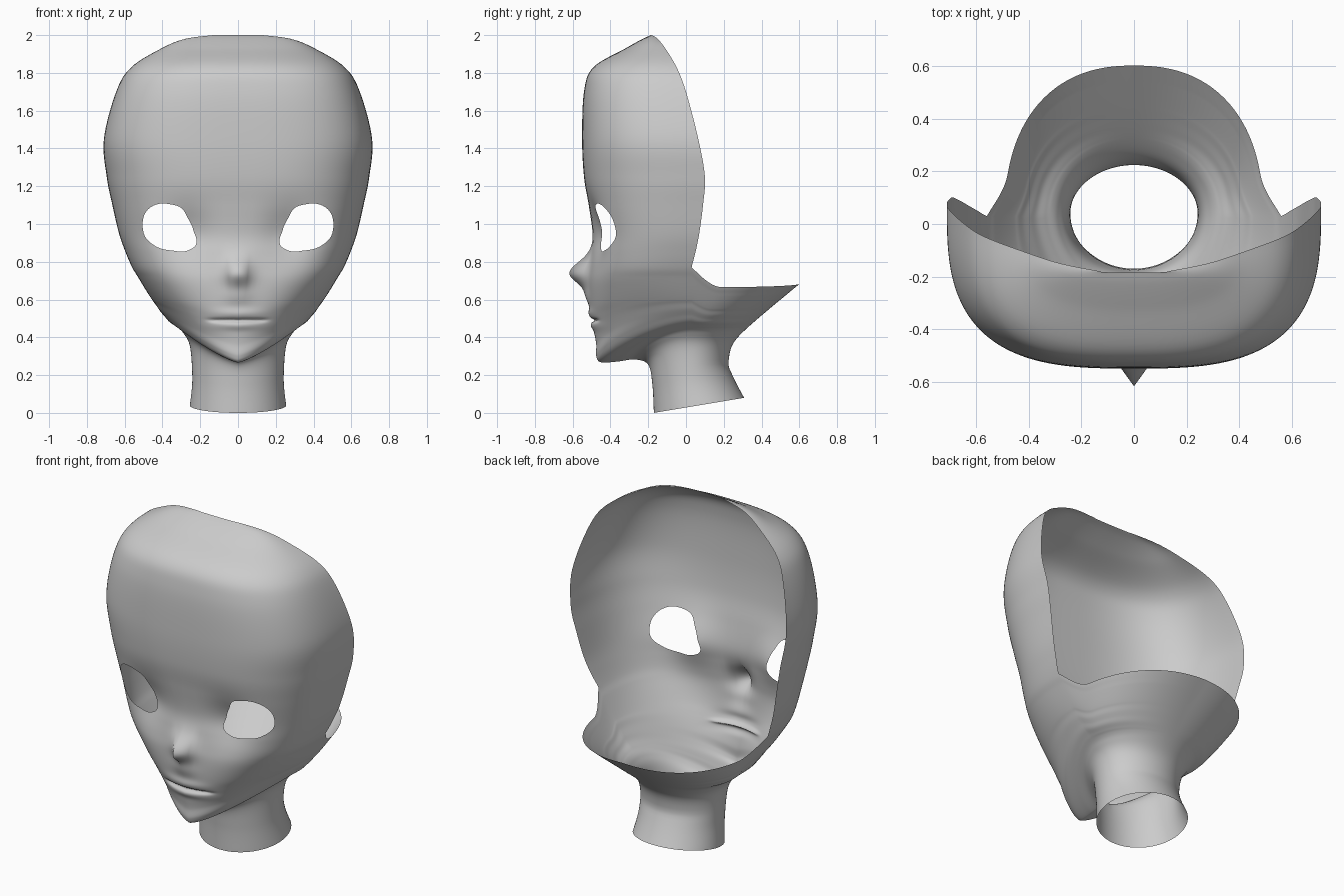
import bpy, bmesh
from math import sin, cos, pi, exp, atan2, hypot
from mathutils import Vector
from mathutils.bvhtree import BVHTree

if "Cube" in bpy.data.objects:
    bpy.data.objects.remove(bpy.data.objects["Cube"])

# Face sections, crown to cheeks: z, front y, half width, y at side, squareness
FACE = [
    (2.00, -.185, .13, -.18, 2.3), (1.98, -.23, .28, -.15, 2.4),
    (1.93, -.32, .405, -.11, 2.5), (1.83, -.49, .565, -.05, 2.7),
    (1.70, -.54, .645, .00, 2.9), (1.45, -.55, .71, .065, 3.0),
    (1.25, -.54, .695, .10, 3.0), (1.10, -.515, .665, .09, 3.0),
    (.95, -.495, .63, .07, 2.9), (.85, -.50, .595, .05, 2.85)]
# Closed sections, cheeks to neck: the same, then z rise toward the side
JAW = [
    (.77, -.505, .56, .03, 2.8, 0), (.70, -.51, .53, .03, 2.7, .02),
    (.62, -.51, .50, .03, 2.5, .05), (.54, -.505, .475, .03, 2.3, .09),
    (.48, -.495, .455, .03, 2.15, .12), (.42, -.485, .44, .03, 2.0, .16),
    (.36, -.475, .42, .03, 1.85, .19), (.30, -.475, .395, .03, 1.7, .22),
    (.268, -.45, .37, .03, 1.6, .222), (.272, -.36, .335, .03, 1.65, .19),
    (.283, -.27, .29, .03, 1.8, .14), (.255, -.20, .253, .03, 2, .09),
    (.15, -.178, .242, .04, 2, .01), (0, -.17, .255, .07, 2, 0)]
KEYS = [k + (0,) for k in FACE] + JAW
BACK_KEY = len(FACE)   # the rear half of the shell starts at this section
SUB, COLS = 8, 40
EYE = [(.22, .90), (.25, .867), (.35, .86), (.44, .885), (.49, .93), (.505, .99),
       (.495, 1.05), (.46, 1.09), (.36, 1.105), (.30, 1.085), (.265, 1.03), (.235, .96)]
EYE_C = (.37, .985)


def spline(a, b, c, d, t):
    return .5 * (2*b + (c-a)*t + (2*a-5*b+4*c-d)*t*t + (3*b-a-3*c+d)*t**3)


def section(row):
    i, k = divmod(row, SUB)
    n = len(KEYS) - 1
    ks = [KEYS[min(max(i + o, 0), n)] for o in (-1, 0, 1, 2)]
    return [spline(*v, k / SUB) for v in zip(*ks)]


def bump(d, s):
    return exp(-(d / s) ** 2)


# Nose, lips, mouth line and eye socket pushed in or out along y
def relief(x, z):
    nose = .11 * bump(z - .74, .083 if z > .74 else .07) * exp(-(x / .05) ** 1.35)
    lips = .018 * bump(z - .62, .05) * bump(x, .07)
    lips += .012 * (bump(z - .525, .027) + bump(z - .462, .022)) * bump(x, .12)
    mouth = .018 * bump(z - .49, .009) * exp(-(x / .15) ** 8)
    socket = .045 * bump(x - .27, .13) * bump(z - .94, .14)
    return mouth + socket - nose - lips


def neck_tilt(y, z):
    return z + .08 * min(max((y + .17) / .48, 0), 1) * max(0, 1 - z / .25)


def front_point(row, u):
    z, f, w, y0, p, rise = section(row)
    t = u * pi / 2
    x = w * max(sin(t), 0) ** (2 / p)
    y = y0 - (y0 - f) * max(cos(t), 0) ** (2 / p)
    z += rise * (x / w) ** 1.3
    return x, y + relief(x, z), neck_tilt(y, z)


# Centre line of the nape: sloping skull base flowing into the flared neck
def nape_y(z):
    s = z - .37
    return .215 + .61 * (s + hypot(s, .06)) + .36 * max(0, .25 - z)


def back_point(row, u):
    z, f, w, y0, p, rise = section(row)
    z += rise
    t, q = u * pi / 2, 2 + .3 * min(max((z - .3) / .4, 0), 1)
    fade = max(0, (z - .45) / .32)
    drop = (.105 * (1 - (1 - min(1, u / .15)) ** 2) - .02 * u * u) * fade
    b = nape_y(z - .085 * fade)
    x = (w - .65 * drop) * max(cos(t), 0) ** (2 / q)
    y = y0 + (b - y0) * max(sin(t), 0) ** (2 / q)
    return x, y, neck_tilt(y, z - drop)


def loft(bm, point, first, last, side):
    grid = []
    for r in range(first, last + 1):
        pts = [point(r, c / COLS) for c in range(COLS + 1)]
        grid.append([bm.verts.new((side * x, y, z)) for x, y, z in pts])
    for a, b in zip(grid, grid[1:]):
        for c in range(COLS):
            bm.faces.new((a[c], a[c+1], b[c+1], b[c]))


def eye_polar(x, z):
    dx, dz = abs(x) - EYE_C[0], z - EYE_C[1]
    return atan2(dz, dx), hypot(dx, dz)


EYE_POLAR = sorted(eye_polar(x, z) for x, z in EYE)


# Smooth periodic radius of the eye opening
def eye_radius(a):
    n = len(EYE_POLAR)
    ext = [(t + 2*pi*k, r) for k in (-1, 0, 1) for t, r in EYE_POLAR]
    for i in range(n - 1, 2 * n + 1):
        if ext[i][0] <= a <= ext[i+1][0]:
            t = (a - ext[i][0]) / (ext[i+1][0] - ext[i][0])
            return spline(*(ext[i+o][1] for o in (-1, 0, 1, 2)), t)
    return .13


# Head shell: front half, rear half and neck in one surface
bm = bmesh.new()
last = (len(KEYS) - 1) * SUB
for side in (1, -1):
    loft(bm, front_point, 0, last, side)
    loft(bm, back_point, BACK_KEY * SUB, last, side)
bmesh.ops.remove_doubles(bm, verts=bm.verts, dist=.0004)

# Eye openings: remove faces inside, then fit the edge to the outline
tree = BVHTree.FromBMesh(bm)
inside = []
for f in bm.faces:
    c = f.calc_center_median()
    a, r = eye_polar(c.x, c.z)
    if c.y < -.15 and r < eye_radius(a):
        inside.append(f)
bmesh.ops.delete(bm, geom=inside, context='FACES')
for v in bm.verts:
    a, r = eye_polar(v.co.x, v.co.z)
    if v.is_boundary and v.co.y < -.15 and r < .22:
        e = eye_radius(a)
        x = (EYE_C[0] + e * cos(a)) * (1 if v.co.x > 0 else -1)
        hit = tree.ray_cast(Vector((x, -2, EYE_C[1] + e * sin(a))), Vector((0, 1, 0)))[0]
        if hit:
            v.co = hit
bmesh.ops.recalc_face_normals(bm, faces=bm.faces)
for f in bm.faces:
    f.smooth = True

mesh = bpy.data.meshes.new("head_shell")
bm.to_mesh(mesh)
bm.free()
head = bpy.data.objects.new("head_shell", mesh)
bpy.context.collection.objects.link(head)
